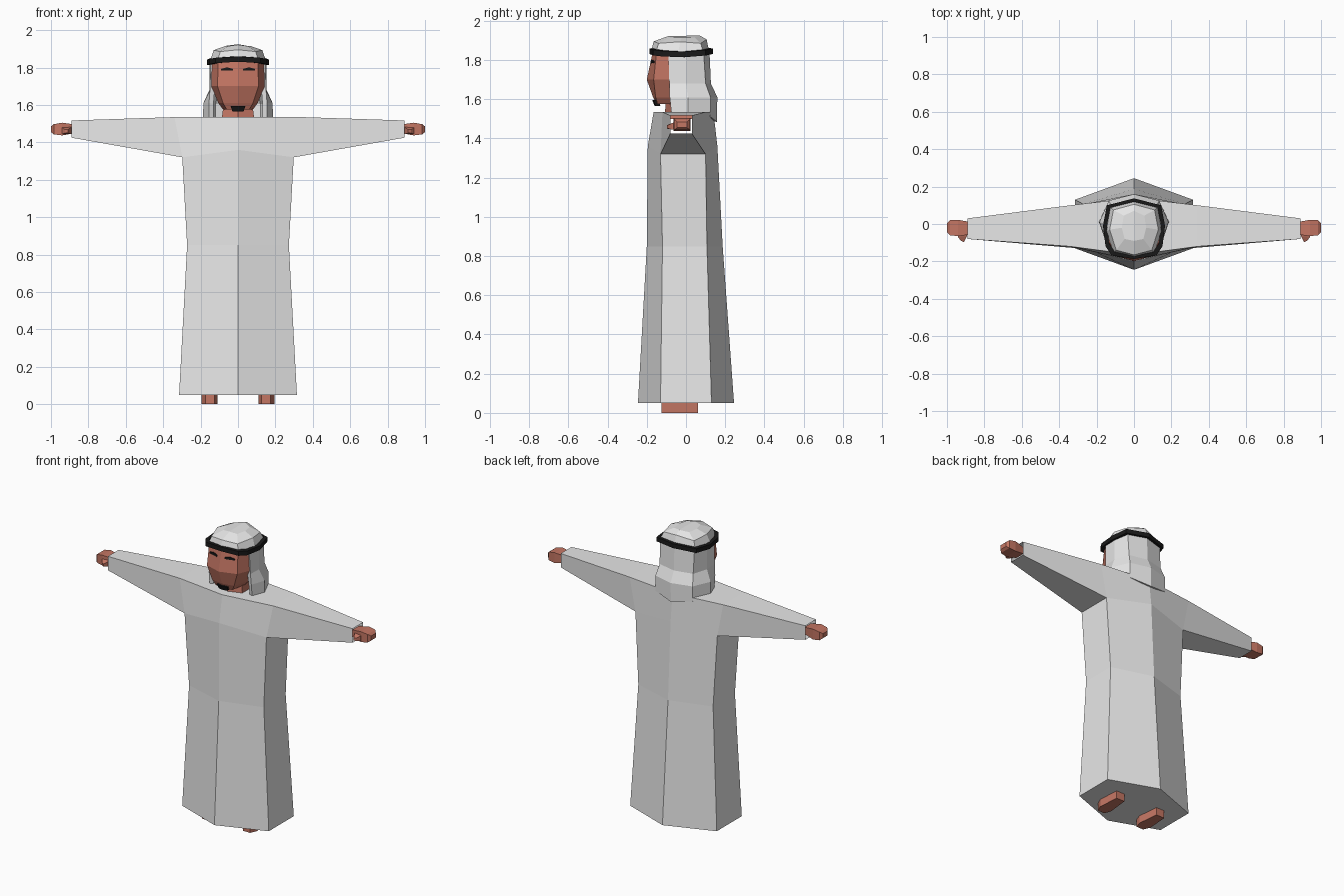
import bpy, bmesh


def material(name, rgb):
    m = bpy.data.materials.new(name)
    m.diffuse_color = (*rgb, 1)
    return m


CLOTH = material("white cloth", (0.8, 0.8, 0.8))
SKIN = material("brown skin", (0.55, 0.18, 0.125))
BLACK = material("black", (0.01, 0.01, 0.01))


def build(name, verts, faces, mat):
    """Make one half of a part, mirror it across x and weld the seam."""
    bm = bmesh.new()
    for s in (1, -1):
        vs = [bm.verts.new((s * x, y, z)) for x, y, z in verts]
        for f in faces:
            bm.faces.new([vs[i] for i in f])
    bmesh.ops.remove_doubles(bm, verts=bm.verts, dist=0.0005)
    bmesh.ops.recalc_face_normals(bm, faces=bm.faces)
    me = bpy.data.meshes.new(name)
    bm.to_mesh(me)
    bm.free()
    me.materials.append(mat)
    ob = bpy.data.objects.new(name, me)
    bpy.context.collection.objects.link(ob)
    return ob


def loft(name, rings, mat, closed=False, caps=(False, False)):
    """Skin a run of equal-length rings; open rings are halves ending on x = 0."""
    n = len(rings[0])
    verts = [p for r in rings for p in r]
    faces = []
    for k in range(len(rings) - 1):
        for i in range(n if closed else n - 1):
            j = (i + 1) % n
            faces.append((k * n + i, k * n + j, k * n + n + j, k * n + n + i))
    if caps[0]:
        faces.append(tuple(range(n)))
    if caps[1]:
        faces.append(tuple(range(len(verts) - n, len(verts))))
    return build(name, verts, faces, mat)


def level(z, *pts):
    return [(x, y, z) for x, y in pts]


# Robe: hem, waist, armpit, shoulder line, open sleeve end
robe = (level(0.05, (0, -.245), (.315, -.13), (.315, .13), (0, .245))
        + level(0.85, (0, -.20), (.272, -.12), (.272, .107), (0, .187))
        + [(0, -.195, 1.36), (.298, -.13, 1.32), (.298, .10, 1.32), (0, .16, 1.36)]
        + level(1.535, (0, -.165), (.34, -.12), (.34, .10), (0, .14))
        + [(.89, -.08, 1.425), (.89, .03, 1.425), (.89, .03, 1.517), (.89, -.08, 1.517)])
build("robe", robe, [
    (0, 1, 2, 3),
    (0, 1, 5, 4), (1, 2, 6, 5), (2, 3, 7, 6),
    (4, 5, 9, 8), (5, 6, 10, 9), (6, 7, 11, 10),
    (8, 9, 13, 12), (10, 11, 15, 14), (12, 13, 14, 15),
    (9, 16, 19, 13), (10, 14, 18, 17), (13, 19, 18, 14), (9, 10, 17, 16)], CLOTH)

# Head and neck
loft("head", [
    level(1.575, (0, -.15), (.06, -.145), (.08, -.04), (.06, .04), (0, .05)),
    level(1.61, (0, -.168), (.08, -.155), (.105, -.06), (.09, .06), (0, .08)),
    level(1.70, (0, -.20), (.11, -.165), (.143, -.085), (.11, .08), (0, .10)),
    level(1.84, (0, -.17), (.105, -.15), (.14, -.085), (.11, .08), (0, .10))],
    SKIN, caps=(True, True))
loft("neck", [
    level(1.50, (0, -.11), (.09, -.08), (.09, .03), (0, .06)),
    level(1.62, (0, -.10), (.075, -.07), (.075, .03), (0, .06))],
    SKIN, caps=(True, True))

# Goatee and thin eye plates
loft("goatee", [
    level(1.565, (0, -.16), (.03, -.155), (.03, -.13), (0, -.13)),
    level(1.595, (0, -.172), (.04, -.166), (.04, -.14), (0, -.14))],
    BLACK, caps=(True, True))
loft("eyes", [
    [(.028, -.181, 1.783), (.028, -.172, 1.783), (.028, -.172, 1.793), (.028, -.181, 1.793)],
    [(.06, -.176, 1.785), (.06, -.167, 1.785), (.06, -.167, 1.801), (.06, -.176, 1.801)],
    [(.09, -.168, 1.785), (.09, -.159, 1.785), (.09, -.159, 1.793), (.09, -.168, 1.793)]],
    BLACK, closed=True, caps=(True, True))

# Headcloth: domed cap and hanging drape
loft("headcloth_cap", [
    level(1.835, (0, -.18), (.11, -.155), (.15, -.04), (.13, .09), (0, .12)),
    [(0, -.165, 1.895), (.095, -.14, 1.885), (.13, -.03, 1.893), (.11, .075, 1.885), (0, .105, 1.905)],
    [(0, -.09, 1.922), (.05, -.08, 1.915), (.065, -.02, 1.916), (.055, .045, 1.915), (0, .07, 1.925)]],
    CLOTH, caps=(True, True))
drape = loft("headcloth_drape", [
    level(1.84, (.145, -.09), (.152, 0), (.125, .09), (0, .12)),
    level(1.68, (.150, -.085), (.153, 0), (.122, .10), (0, .127)),
    level(1.61, (.155, -.083), (.185, .01), (.135, .125), (0, .16)),
    [(.155, -.075, 1.535), (.187, .01, 1.53), (.135, .125, 1.51), (0, .157, 1.485)]], CLOTH)
thick = drape.modifiers.new("thickness", "SOLIDIFY")
thick.thickness = 0.025
thick.offset = -1

# Black head band: a square section swept round the brow
band = []
for x, y, z in ((0, -.187, 1.845), (.12, -.168, 1.838), (.152, -.12, 1.832),
                (.166, -.01, 1.828), (.145, .10, 1.837), (0, .137, 1.845)):
    band.append([(x * k, y * k, z + dz) for k, dz in
                 ((1, -.014), (1, .014), (.87, .016), (.87, -.014))])
loft("head_band", band, BLACK, closed=True)


# Hands: palm, fingers and thumb
def box_ring(x, y0, y1, z0, z1):
    return [(x, y0, z0), (x, y1, z0), (x, y1, z1), (x, y0, z1)]


loft("hands", [
    box_ring(.87, -.055, .01, 1.45, 1.495),
    box_ring(.94, -.065, .022, 1.437, 1.505),
    box_ring(.985, -.06, .02, 1.443, 1.497),
    box_ring(1.0, -.045, .005, 1.455, 1.485)], SKIN, closed=True, caps=(True, True))
loft("thumbs", [
    [(.885, -.045, 1.447), (.945, -.05, 1.447), (.945, -.05, 1.485), (.885, -.045, 1.485)],
    [(.895, -.068, 1.445), (.94, -.072, 1.445), (.94, -.072, 1.478), (.895, -.068, 1.478)],
    [(.91, -.097, 1.45), (.925, -.09, 1.45), (.925, -.09, 1.468), (.91, -.097, 1.468)]],
    SKIN, closed=True, caps=(True, True))

# Feet
sole = ((.125, -.125), (.175, -.125), (.195, -.08), (.185, .06), (.125, .06), (.11, -.08))
loft("feet", [level(0, *sole), level(0.06, *sole)], SKIN, closed=True, caps=(True, True))
